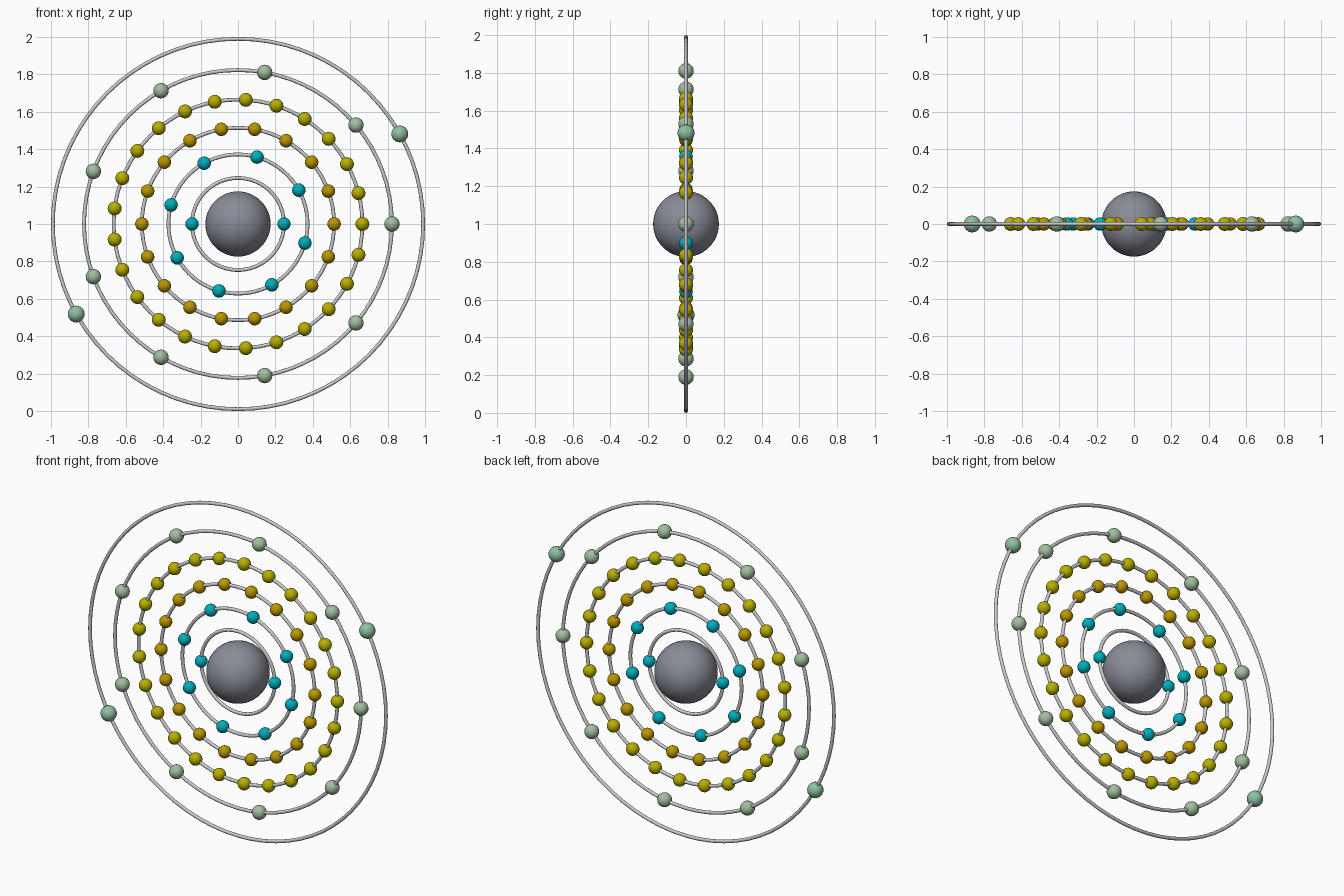
import bpy
from math import cos, sin, pi, radians

if "Cube" in bpy.data.objects:
    bpy.data.objects.remove(bpy.data.objects["Cube"])

CENTRE_Z = 1.0


def material(name, rgb):
    m = bpy.data.materials.new(name)
    m.diffuse_color = (*rgb, 1)
    m.use_nodes = True
    m.node_tree.nodes["Principled BSDF"].inputs["Base Color"].default_value = m.diffuse_color
    return m


def finish(name, mat=None):
    ob = bpy.context.object
    ob.name = name
    bpy.ops.object.shade_smooth()
    if mat:
        ob.data.materials.append(mat)
    return ob


def ball(name, radius, x, z, mat, segments, rings):
    bpy.ops.mesh.primitive_uv_sphere_add(
        segments=segments, ring_count=rings, radius=radius, location=(x, 0, z))
    return finish(name, mat)


# Central core
ball("nucleus", 0.174, 0, CENTRE_Z, material("core_grey", (0.25, 0.26, 0.31)), 48, 24)

teal = material("teal", (0.0, 0.42, 0.5))
amber = material("amber", (0.5, 0.31, 0.0))
yellow = material("yellow", (0.48, 0.43, 0.0))
sage = material("sage", (0.36, 0.52, 0.35))
mint = material("mint", (0.27, 0.54, 0.36))

# Concentric shells: ring radius, bead count, first bead angle, bead radius, colour
shells = [
    (0.246, 2, 0.0, 0.035, teal),
    (0.372, 8, 29.1, 0.036, teal),
    (0.514, 18, 0.0, 0.036, amber),
    (0.665, 25, 0.0, 0.037, yellow),
    (0.823, 9, 0.0, 0.041, sage),
    (0.990, 2, 29.1, 0.045, mint),
]

for i, (radius, count, start, bead_r, mat) in enumerate(shells, 1):
    # Orbit ring standing upright in the XZ plane
    bpy.ops.mesh.primitive_torus_add(
        major_radius=radius, minor_radius=0.010, major_segments=72,
        minor_segments=12, location=(0, 0, CENTRE_Z), rotation=(pi / 2, 0, 0))
    finish(f"orbit_ring_{i}")

    # Beads spaced evenly round the ring
    for k in range(count):
        a = radians(start) + 2 * pi * k / count
        ball(f"electron_{i}_{k + 1}", bead_r, radius * cos(a),
             CENTRE_Z + radius * sin(a), mat, 24, 12)
